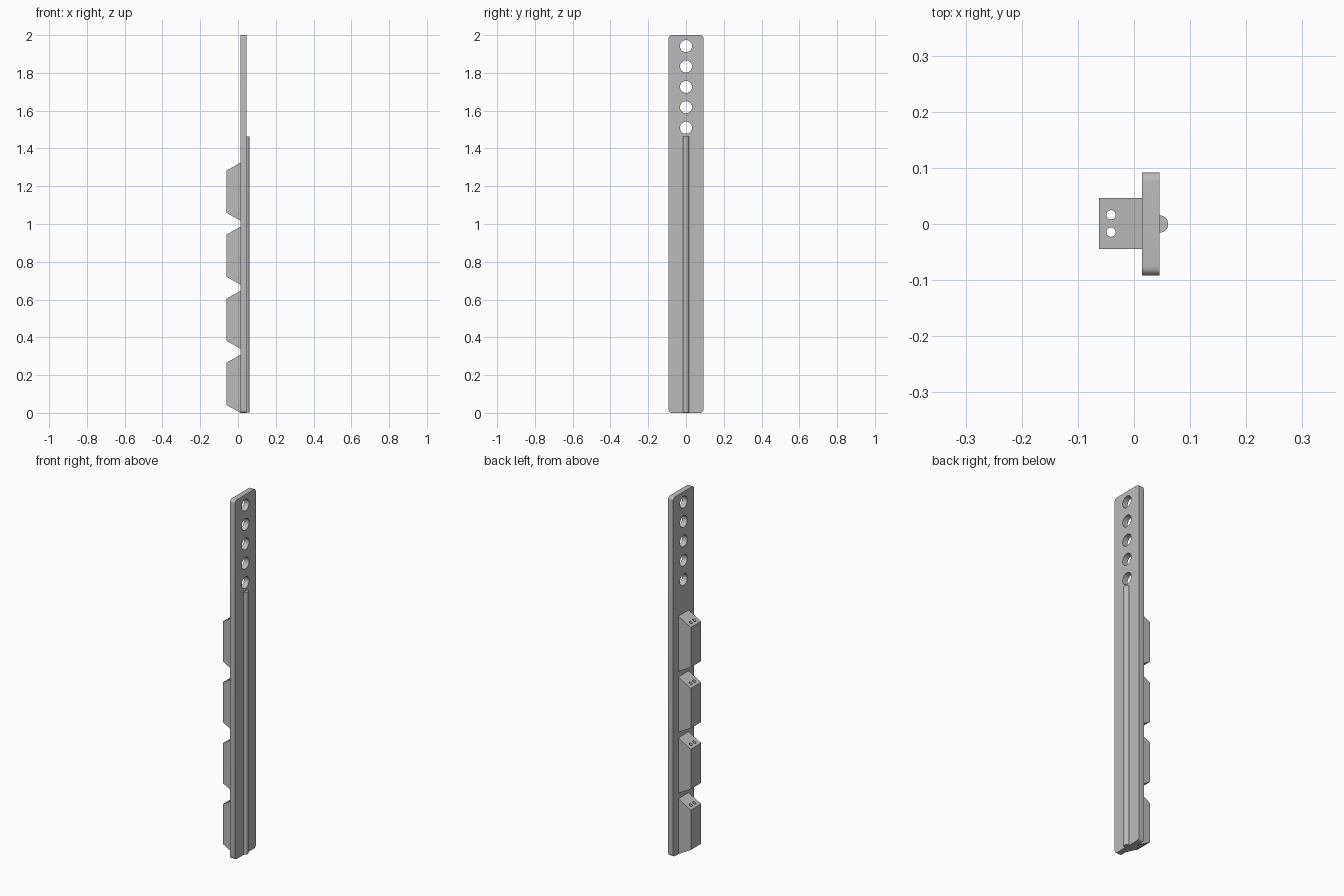
import bpy, bmesh, math
from mathutils import Matrix

if "Cube" in bpy.data.objects:
    bpy.data.objects.remove(bpy.data.objects["Cube"])

grey = bpy.data.materials.new("plain grey")
grey.diffuse_color = (0.5, 0.5, 0.5, 1)
grey.use_nodes = True
grey.node_tree.nodes["Principled BSDF"].inputs["Base Color"].default_value = grey.diffuse_color


def prism(name, pts, axis, lo, hi):
    """Extrude a 2D outline: axis 'x' uses (y, z), 'y' uses (x, z), 'z' uses (x, y)."""
    place = {"x": lambda a, b, t: (t, a, b),
             "y": lambda a, b, t: (a, t, b),
             "z": lambda a, b, t: (a, b, t)}[axis]
    bm = bmesh.new()
    low = [bm.verts.new(place(a, b, lo)) for a, b in pts]
    high = [bm.verts.new(place(a, b, hi)) for a, b in pts]
    bm.faces.new(low)
    bm.faces.new(high)
    n = len(pts)
    for i in range(n):
        j = (i + 1) % n
        bm.faces.new((low[i], low[j], high[j], high[i]))
    bmesh.ops.recalc_face_normals(bm, faces=bm.faces)
    me = bpy.data.meshes.new(name)
    bm.to_mesh(me)
    bm.free()
    me.materials.append(grey)
    ob = bpy.data.objects.new(name, me)
    bpy.context.collection.objects.link(ob)
    return ob


def arc(cx, cy, r, a0, a1, n):
    return [(cx + r * math.cos(math.radians(a0 + (a1 - a0) * i / n)),
             cy + r * math.sin(math.radians(a0 + (a1 - a0) * i / n))) for i in range(n + 1)]


def circle(cx, cy, r, n=32):
    return arc(cx, cy, r, 0, 360, n)[:-1]


def drill(ob, cutters):
    """Cut holes, bake the result and remove the cutters."""
    for c in cutters:
        c.hide_render = True
        m = ob.modifiers.new("hole", "BOOLEAN")
        m.operation, m.solver, m.object = "DIFFERENCE", "EXACT", c
    bpy.context.view_layer.update()
    deps = bpy.context.evaluated_depsgraph_get()
    me = bpy.data.meshes.new_from_object(ob.evaluated_get(deps))
    ob.modifiers.clear()
    ob.data = me
    for c in cutters:
        bpy.data.objects.remove(c)


def smooth(ob):
    bpy.ops.object.select_all(action="DESELECT")
    ob.select_set(True)
    bpy.context.view_layer.objects.active = ob
    bpy.ops.object.shade_smooth_by_angle(angle=math.radians(30))


X0, X1 = 0.0145, 0.0455     # plate thickness
W, R = 0.092, 0.016         # plate half width and corner radius

# Long rounded plate with five adjustment holes
outline = (arc(W - R, 2 - R, R, 0, 90, 8) + arc(-W + R, 2 - R, R, 90, 180, 8)
           + arc(-W + R, R, R, 180, 270, 8) + arc(W - R, R, R, 270, 360, 8))
plate = prism("back_plate", outline, "x", X0, X1)
drill(plate, [prism("plate_hole_cutter", circle(0, 1.51 + 0.108 * i, 0.032), "x", X0 - 0.05, X1 + 0.05)
              for i in range(5)])
smooth(plate)

# Half-round rib along the lower plate
rib = prism("half_round_rib", arc(X1, 0, 0.0155, -90, 90, 16), "z", 0.003, 1.463)
smooth(rib)

# Four tapered blocks, each with a pair of vertical holes
for i in range(4):
    z = 0.339 * i
    side = [(X0, z), (X0, z + 0.308), (-0.062, z + 0.265), (-0.062, z + 0.043)]
    block = prism(f"tapered_block_{i + 1}", side, "y", -0.0445, 0.0465)
    drill(block, [prism("block_hole_cutter", circle(-0.041, 0.001 + s * 0.0155, 0.0083, 24), "z",
                        z - 0.1, z + 0.4) for s in (-1, 1)])
    smooth(block)
